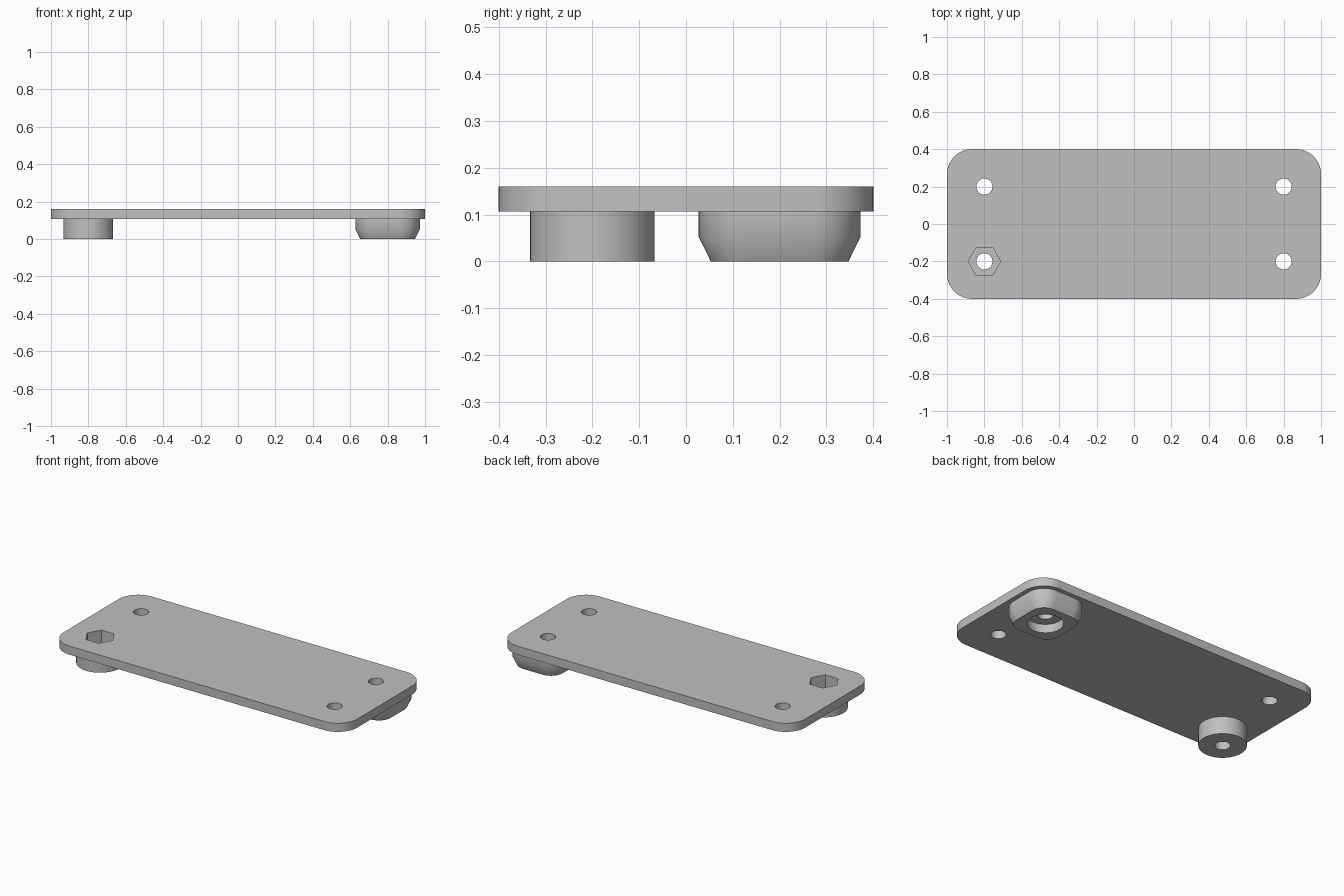
import bpy
import bmesh
from math import cos, sin, pi, radians

default_cube = bpy.data.objects.get("Cube")
if default_cube:
    bpy.data.objects.remove(default_cube, do_unlink=True)

grey = bpy.data.materials.new("plain_grey")
grey.use_nodes = True
colour = (0.53, 0.53, 0.53, 1)
grey.diffuse_color = colour
grey.node_tree.nodes["Principled BSDF"].inputs["Base Color"].default_value = colour

TOP, UNDER = 0.16, 0.107      # plate faces
HOLE = 0.043                  # screw hole radius
FOOT_Z = 0.053                # height where the foot starts to taper


def circle(radius, sides=64):
    return [(radius * cos(2 * pi * i / sides), radius * sin(2 * pi * i / sides))
            for i in range(sides)]


def rounded_rect(hx, hy, radius, steps=16):
    points = []
    for quarter, (sx, sy) in enumerate([(1, 1), (-1, 1), (-1, -1), (1, -1)]):
        for i in range(steps + 1):
            a = (quarter + i / steps) * pi / 2
            points.append((sx * (hx - radius) + radius * cos(a),
                           sy * (hy - radius) + radius * sin(a)))
    return points


def loft(name, x, y, sections):
    """Closed solid through (z, outline) sections, listed from low to high."""
    bm = bmesh.new()
    rings = [[bm.verts.new((x + px, y + py, z)) for px, py in outline]
             for z, outline in sections]
    for low, high in zip(rings, rings[1:]):
        for i in range(len(low)):
            j = (i + 1) % len(low)
            bm.faces.new((low[i], low[j], high[j], high[i]))
    bm.faces.new(rings[0][::-1])
    bm.faces.new(rings[-1])
    mesh = bpy.data.meshes.new(name)
    bm.to_mesh(mesh)
    bm.free()
    mesh.materials.append(grey)
    obj = bpy.data.objects.new(name, mesh)
    bpy.context.collection.objects.link(obj)
    return obj


def combine(target, other, operation):
    """Apply a boolean and discard the helper solid."""
    mod = target.modifiers.new(operation, "BOOLEAN")
    mod.operation, mod.solver, mod.object = operation, "EXACT", other
    bpy.context.view_layer.objects.active = target
    bpy.ops.object.modifier_apply(modifier=mod.name)
    bpy.data.objects.remove(other, do_unlink=True)


# Rounded base plate
plate = loft("mounting_plate", 0, 0,
             [(z, rounded_rect(1, 0.4, 0.133)) for z in (UNDER, TOP)])

# Round boss and tapered square foot, sunk slightly into the plate
sunk = UNDER + 0.02
boss = loft("round_boss", -0.8, -0.2, [(z, circle(0.133)) for z in (0, sunk)])
wide = rounded_rect(0.173, 0.173, 0.107)
foot = loft("tapered_foot", 0.8, 0.2,
            [(0, rounded_rect(0.147, 0.147, 0.08)), (FOOT_Z, wide), (sunk, wide)])
combine(plate, boss, "UNION")
combine(plate, foot, "UNION")

# Nut pocket above the boss and round recess under the foot
combine(plate, loft("nut_pocket", -0.8, -0.2,
                    [(z, circle(0.087, 6)) for z in (FOOT_Z, 0.2)]), "DIFFERENCE")
combine(plate, loft("foot_recess", 0.8, 0.2,
                    [(z, circle(0.1)) for z in (-0.1, FOOT_Z)]), "DIFFERENCE")

# Four through holes
for x in (-0.8, 0.8):
    for y in (-0.2, 0.2):
        combine(plate, loft("screw_hole", x, y,
                            [(z, circle(HOLE, 48)) for z in (-0.1, 0.3)]), "DIFFERENCE")

bpy.ops.object.select_all(action="DESELECT")
plate.select_set(True)
bpy.context.view_layer.objects.active = plate
bpy.ops.object.shade_smooth_by_angle(angle=radians(30))
